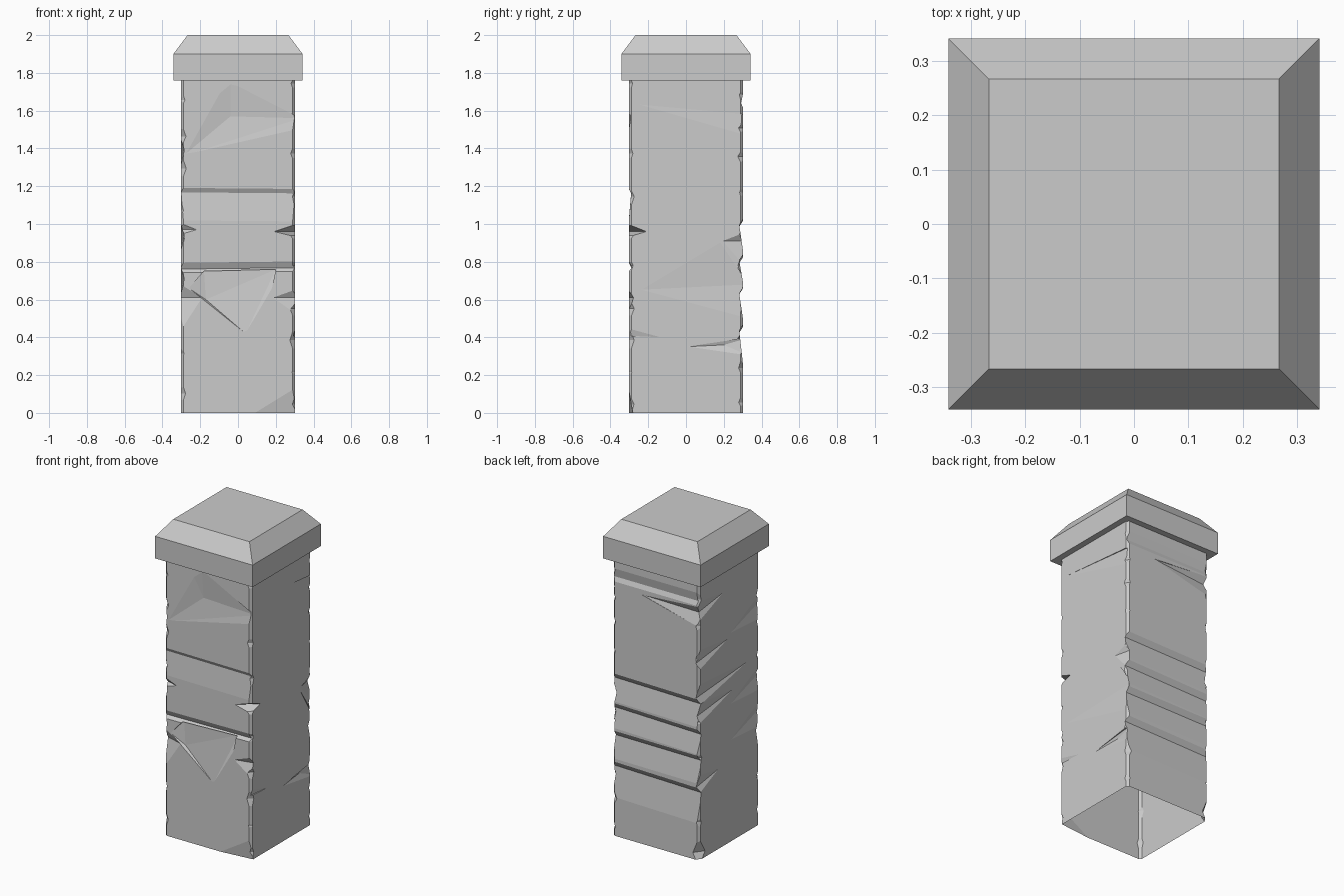
import bpy
import bmesh
import random
from math import cos, sin, pi
from mathutils import Vector

random.seed(4)
HALF = 0.303        # half width of the shaft
BODY_TOP = 1.77
FRONT, RIGHT, BACK, LEFT = range(4)   # sides, counted counter-clockwise

if "Cube" in bpy.data.objects:
    bpy.data.objects.remove(bpy.data.objects["Cube"], do_unlink=True)

stone = bpy.data.materials.new("grey_stone")
stone.use_nodes = True
stone.diffuse_color = (0.6, 0.6, 0.6, 1)
stone.node_tree.nodes["Principled BSDF"].inputs["Base Color"].default_value = stone.diffuse_color


def add_object(name, bm):
    bmesh.ops.recalc_face_normals(bm, faces=bm.faces)
    mesh = bpy.data.meshes.new(name)
    bm.to_mesh(mesh)
    bm.free()
    mesh.materials.append(stone)
    obj = bpy.data.objects.new(name, mesh)
    bpy.context.collection.objects.link(obj)
    return obj


def square_block(bm, levels):
    """Stack square rings given as (half width, height) and close both ends."""
    rings = []
    for half, z in levels:
        rings.append([bm.verts.new((sx * half, sy * half, z))
                      for sx, sy in ((-1, -1), (1, -1), (1, 1), (-1, 1))])
    for low, high in zip(rings, rings[1:]):
        for i in range(4):
            j = (i + 1) % 4
            bm.faces.new((low[i], low[j], high[j], high[i]))
    bm.faces.new(rings[0][::-1])
    bm.faces.new(rings[-1])


def on_side(side, u, out, z):
    """Point u along a side (to the viewer's right), out from the axis."""
    a = side * pi / 2
    return Vector((u * cos(a) + out * sin(a), u * sin(a) - out * cos(a), z))


def hull(bm, points):
    verts = [bm.verts.new(p) for p in points]
    result = bmesh.ops.convex_hull(bm, input=verts)
    spare = {e for key in ("geom_interior", "geom_unused") for e in result[key]
             if isinstance(e, bmesh.types.BMVert)}
    bmesh.ops.delete(bm, geom=list(spare), context="VERTS")


def dent(side, points):
    """Faceted hollow from (along, height, depth) points on a side."""
    hull(cuts, [on_side(side, u, out, z) for u, z, depth in points
                for out in (HALF + 0.001 - depth, HALF + 0.04)])


def groove(side, z, rise, fall, depth=0.02, tilt=0.0):
    """Step across a whole side: short lip above, long slope below."""
    dent(side, [(s * 0.35, z + s * tilt + dz, d) for s in (-1, 1)
                for dz, d in ((rise, 0), (0, depth), (-fall, 0))])


def chip(side, z, a, b, up, down):
    """Notch in the corner at the right end of a side."""
    edge = HALF + 0.004
    hull(cuts, [on_side(side, edge - a, edge, z), on_side(side, edge, edge - b, z),
                on_side(side, edge, edge, z + up), on_side(side, edge, edge, z - down)])


# Shaft blank with narrow bevelled corners
bm = bmesh.new()
square_block(bm, [(HALF, 0), (HALF, BODY_TOP)])
upright = [e for e in bm.edges if abs(e.verts[0].co.z - e.verts[1].co.z) > 1]
bmesh.ops.bevel(bm, geom=upright, offset=0.014, segments=1, affect="EDGES")
shaft = add_object("pillar_shaft", bm)

cuts = bmesh.new()

# Front: two ledges, a broken hollow and shallow planes
groove(FRONT, 1.165, 0.025, 0.16, 0.014, -0.003)
groove(FRONT, 0.765, 0.035, 0.02, 0.018, 0.004)
dent(FRONT, [(-0.18, 0.75, 0.022), (0.2, 0.76, 0.022), (-0.17, 0.6, 0.02),
             (0.18, 0.66, 0.003), (0.04, 0.42, 0), (-0.26, 0.66, 0)])
dent(FRONT, [(-0.04, 1.57, 0.016), (0.33, 1.56, 0.01), (-0.04, 1.75, 0),
             (-0.29, 1.36, 0), (0.33, 1.5, 0), (-0.1, 1.7, 0)])
dent(FRONT, [(0.08, 0, 0), (0.34, 0.16, 0), (0.34, -0.02, 0.03)])

# Right: mostly plain, with long slanting planes
dent(RIGHT, [(-0.28, 0.65, 0), (0.17, 0.92, 0), (0.33, 0.68, 0.014), (0.28, 0.5, 0)])
dent(RIGHT, [(-0.33, 1.64, 0), (0.33, 1.58, 0.008), (0.33, 1.45, 0)])
dent(RIGHT, [(0, 0.35, 0), (0.2, 0.36, 0.014), (0.34, 0.4, 0.012), (0.34, 0.3, 0)])
dent(RIGHT, [(-0.34, 0.46, 0), (-0.34, 0.41, 0.014), (-0.12, 0.4, 0)])

# Back: stacked ledges
for z, fall in ((0.99, 0.15), (0.8, 0.13), (0.63, 0.15), (0.43, 0.2)):
    groove(BACK, z, 0.035, fall, 0.022, random.uniform(-0.01, 0.01))
dent(BACK, [(-0.1, 1.58, 0.004), (0.34, 1.56, 0.028), (0.34, 1.47, 0), (0.34, 1.61, 0)])
groove(BACK, 1.64, 0.06, 0.03, 0.012)

# Left: slanting splinters running in from the back corner
for z, reach in ((1.55, -0.05), (1.24, 0), (1.02, 0.2), (0.9, 0.05), (0.45, -0.1)):
    dent(LEFT, [(-0.34, z + 0.1, 0), (-0.34, z, 0.024), (reach, z + 0.06, 0), (-0.34, z - 0.05, 0)])
for z in (1.4, 0.95, 0.72):
    dent(LEFT, [(0.34, z + 0.08, 0), (0.34, z, 0.022), (0, z - 0.08, 0), (0.34, z - 0.1, 0)])

# Large corner breaks
chip(FRONT, 0.61, 0.14, 0.03, 0.05, 0.1)
chip(FRONT, 0.96, 0.12, 0.1, 0.04, 0.03)
chip(FRONT, 1.16, 0.14, 0.02, 0.04, 0.02)
chip(RIGHT, 0.91, 0.13, 0.03, 0.05, 0.15)
chip(LEFT, 0.61, 0.04, 0.13, 0.08, 0.2)
chip(LEFT, 0.97, 0.03, 0.1, 0.04, 0.03)
chip(BACK, 0.04, 0.05, 0.07, 0.12, 0.1)

# Small wear along every corner
for side in range(4):
    z = random.uniform(0.04, 0.12)
    while z < BODY_TOP:
        up, down = random.uniform(0.05, 0.12), random.uniform(0.05, 0.12)
        chip(side, z, random.uniform(0.022, 0.04), random.uniform(0.022, 0.04), up, down)
        z += random.uniform(0.15, 0.24)

cutter = add_object("chip_cutter", cuts)
cutter.hide_render = True
carve = shaft.modifiers.new("carve", "BOOLEAN")
carve.operation = "DIFFERENCE"
carve.solver = "EXACT"
carve.use_self = True
carve.object = cutter
bpy.context.view_layer.update()
graph = bpy.context.evaluated_depsgraph_get()
carved = bpy.data.meshes.new_from_object(shaft.evaluated_get(graph))
shaft.modifiers.clear()
shaft.data = carved
bpy.data.objects.remove(cutter, do_unlink=True)

# Open underside of the hollow shaft
bm = bmesh.new()
bm.from_mesh(carved)
base = [f for f in bm.faces if all(v.co.z < 0.001 for v in f.verts)]
bmesh.ops.delete(bm, geom=base, context="FACES")
bm.to_mesh(carved)
bm.free()

# Capstone with sloped shoulders
bm = bmesh.new()
square_block(bm, [(0.342, 1.76), (0.342, 1.9), (0.267, 2.0)])
add_object("capstone", bm)
